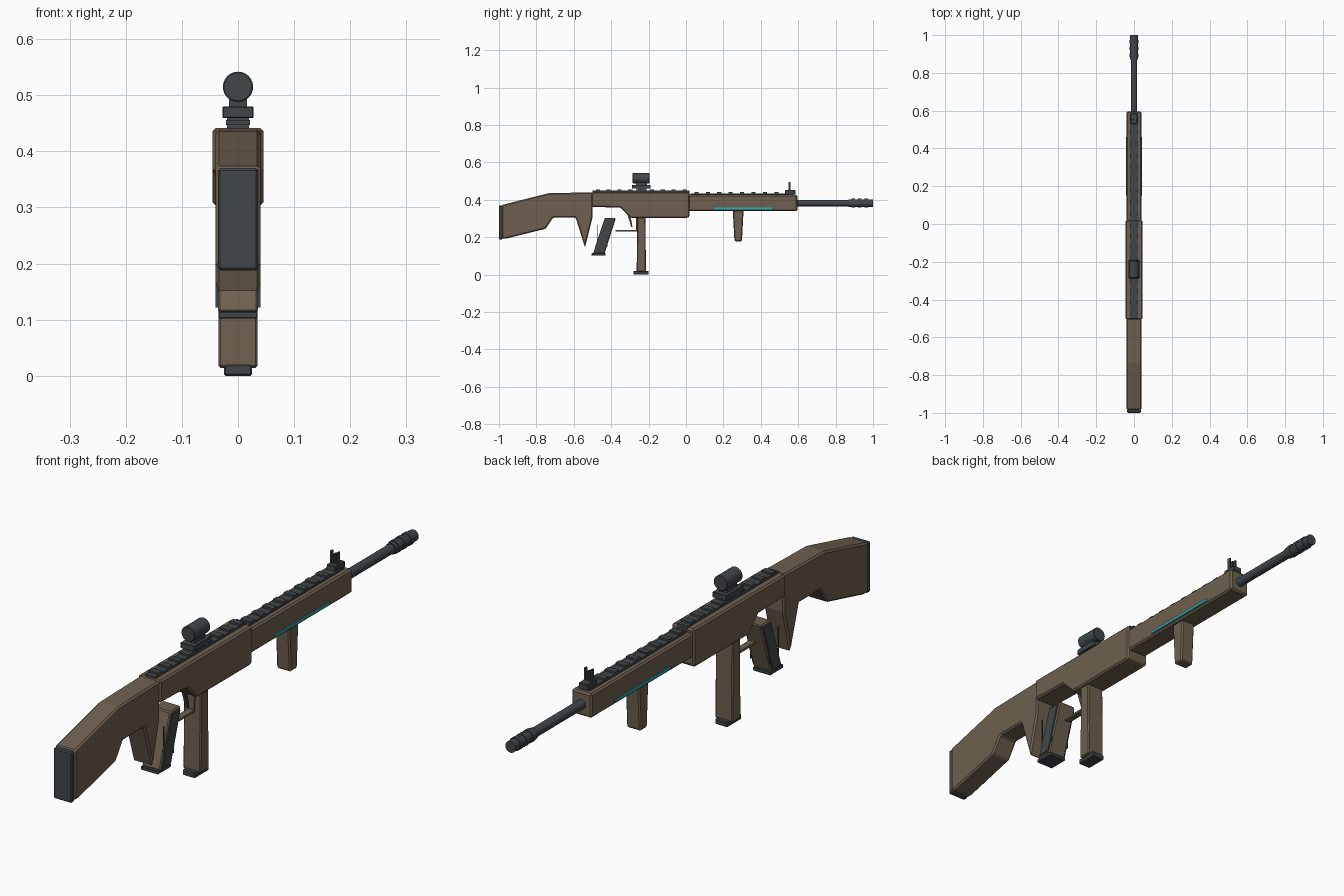
import bpy, bmesh, math
from mathutils import Matrix

if "Cube" in bpy.data.objects:
    bpy.data.objects.remove(bpy.data.objects["Cube"])


def material(name, rgb):
    m = bpy.data.materials.new(name)
    m.diffuse_color = (*rgb, 1)
    m.use_nodes = True
    m.node_tree.nodes["Principled BSDF"].inputs["Base Color"].default_value = m.diffuse_color
    return m


TAN = material("tan_polymer", (0.155, 0.118, 0.080))
DARK = material("dark_metal", (0.052, 0.062, 0.067))
TEAL = material("teal_accent", (0.03, 0.42, 0.48))


def finish(name, bm, mat, bevel=0.0):
    bmesh.ops.recalc_face_normals(bm, faces=bm.faces)
    me = bpy.data.meshes.new(name)
    bm.to_mesh(me)
    bm.free()
    me.materials.append(mat)
    ob = bpy.data.objects.new(name, me)
    bpy.context.collection.objects.link(ob)
    if bevel:
        b = ob.modifiers.new("bevel", "BEVEL")
        b.width, b.segments = bevel, 1
        b.limit_method, b.angle_limit = "ANGLE", math.radians(30)
    return ob


def profile(name, pts, x0, x1, mat, bevel=0.0):
    """Side profile of (y, z) points extruded from x0 to x1."""
    bm = bmesh.new()
    face = bm.faces.new([bm.verts.new((x0, y, z)) for y, z in pts])
    new = bmesh.ops.extrude_face_region(bm, geom=[face])["geom"]
    bmesh.ops.translate(bm, vec=(x1 - x0, 0, 0),
                        verts=[v for v in new if isinstance(v, bmesh.types.BMVert)])
    return finish(name, bm, mat, bevel)


def box(name, x0, x1, y0, y1, z0, z1, mat, bevel=0.0):
    return profile(name, [(y0, z0), (y1, z0), (y1, z1), (y0, z1)], x0, x1, mat, bevel)


def tube(name, y0, y1, z, r, mat, sides=20, bevel=0.0):
    """Cylinder lying along y."""
    bm = bmesh.new()
    bmesh.ops.create_cone(bm, cap_ends=True, segments=sides, radius1=r, radius2=r,
                          depth=y1 - y0, matrix=Matrix.Translation((0, (y0 + y1) / 2, z))
                          @ Matrix.Rotation(math.pi / 2, 4, "X"))
    return finish(name, bm, mat, bevel)


# Stock with rear spur, and butt pad
profile("stock", [(-0.985, 0.372), (-0.735, 0.435), (-0.50, 0.44), (-0.50, 0.305),
                  (-0.54, 0.145), (-0.59, 0.305), (-0.71, 0.305), (-0.75, 0.245),
                  (-0.96, 0.193), (-0.985, 0.193)], -0.04, 0.04, TAN, 0.006)
box("butt_pad", -0.036, 0.036, -1.0, -0.98, 0.188, 0.37, DARK, 0.004)

# Receiver and handguard
profile("receiver", [(-0.505, 0.442), (0.02, 0.442), (0.02, 0.312), (0.01, 0.303),
                     (-0.295, 0.303), (-0.35, 0.358), (-0.505, 0.362)],
        -0.045, 0.045, TAN, 0.006)
box("handguard", -0.04, 0.04, 0.01, 0.595, 0.34, 0.427, TAN, 0.006)
for s, side in ((-1, "left"), (1, "right")):
    a, b = sorted((s * 0.038, s * 0.0435))
    box("accent_strip_" + side, a, b, 0.15, 0.46, 0.349, 0.359, TEAL)


# Top rails with cross teeth
def rail(name, y0, y1, z, step):
    box(name, -0.02, 0.02, y0, y1, z - 0.004, z + 0.007, DARK)
    n = int((y1 - y0) / step)
    for i in range(n):
        y = y0 + (i + 0.5) * (y1 - y0) / n
        box(f"{name}_tooth_{i}", -0.021, 0.021, y - 0.011, y + 0.011,
            z + 0.005, z + 0.014, DARK)


rail("receiver_rail", -0.5, 0.02, 0.442, 0.055)
rail("handguard_rail", 0.025, 0.575, 0.427, 0.06)

# Barrel and muzzle brake
tube("barrel", 0.58, 0.90, 0.382, 0.017, DARK)
tube("muzzle_brake", 0.87, 1.0, 0.382, 0.0205, DARK)
for i in range(3):
    y = 0.885 + i * 0.035
    tube(f"muzzle_ring_{i}", y, y + 0.018, 0.382, 0.0235, DARK)

# Front sight: base, post and two ears
box("front_sight_base", -0.018, 0.018, 0.53, 0.585, 0.43, 0.452, DARK, 0.002)
for i, (x, top) in enumerate(((-0.013, 0.495), (0, 0.487), (0.013, 0.495))):
    box(f"front_sight_post_{i}", x - 0.003, x + 0.003, 0.547, 0.559, 0.45, top, DARK)

# Optic on its mount
box("optic_foot", -0.02, 0.02, -0.265, -0.21, 0.445, 0.465, DARK)
box("optic_mount", -0.028, 0.028, -0.288, -0.19, 0.459, 0.48, DARK, 0.002)
box("optic_neck", -0.016, 0.016, -0.268, -0.208, 0.478, 0.502, DARK)
tube("optic_tube", -0.285, -0.195, 0.515, 0.027, DARK, 24, 0.002)

# Magazine and its floor plate
profile("magazine", [(-0.26, 0.31), (-0.217, 0.31), (-0.214, 0.014), (-0.264, 0.014)],
        -0.035, 0.035, TAN, 0.004)
box("magazine_floor_plate", -0.025, 0.025, -0.281, -0.2, 0.0, 0.02, DARK, 0.003)

# Pistol grip with dark side panels and ridges
GRIP = [(-0.435, 0.302), (-0.375, 0.302), (-0.435, 0.113), (-0.497, 0.113)]
PANEL = [(-0.429, 0.292), (-0.385, 0.292), (-0.438, 0.122), (-0.485, 0.122)]
profile("grip", GRIP, -0.036, 0.036, TAN, 0.004)
for s, side in ((-1, "left"), (1, "right")):
    a, b = sorted((s * 0.034, s * 0.040))
    profile("grip_panel_" + side, PANEL, a, b, DARK)
    for i, y in enumerate((-0.474, -0.42)):
        a, b = sorted((s * 0.034, s * 0.038))
        box(f"grip_ridge_{side}_{i}", a, b, y - 0.0015, y + 0.0015, 0.15, 0.265, DARK)
box("grip_base", -0.035, 0.035, -0.505, -0.43, 0.102, 0.115, DARK, 0.002)

# Trigger and guard
profile("trigger", [(-0.312, 0.315), (-0.298, 0.315), (-0.291, 0.285), (-0.286, 0.255),
                    (-0.293, 0.255), (-0.302, 0.285)], -0.006, 0.006, DARK)
box("trigger_guard_bar", -0.012, 0.012, -0.378, -0.257, 0.23, 0.238, TAN)
box("trigger_guard_front", -0.012, 0.012, -0.267, -0.257, 0.23, 0.305, TAN)

# Tapered foregrip
profile("foregrip", [(0.25, 0.345), (0.308, 0.345), (0.299, 0.178), (0.259, 0.178)],
        -0.028, 0.028, TAN, 0.005)
